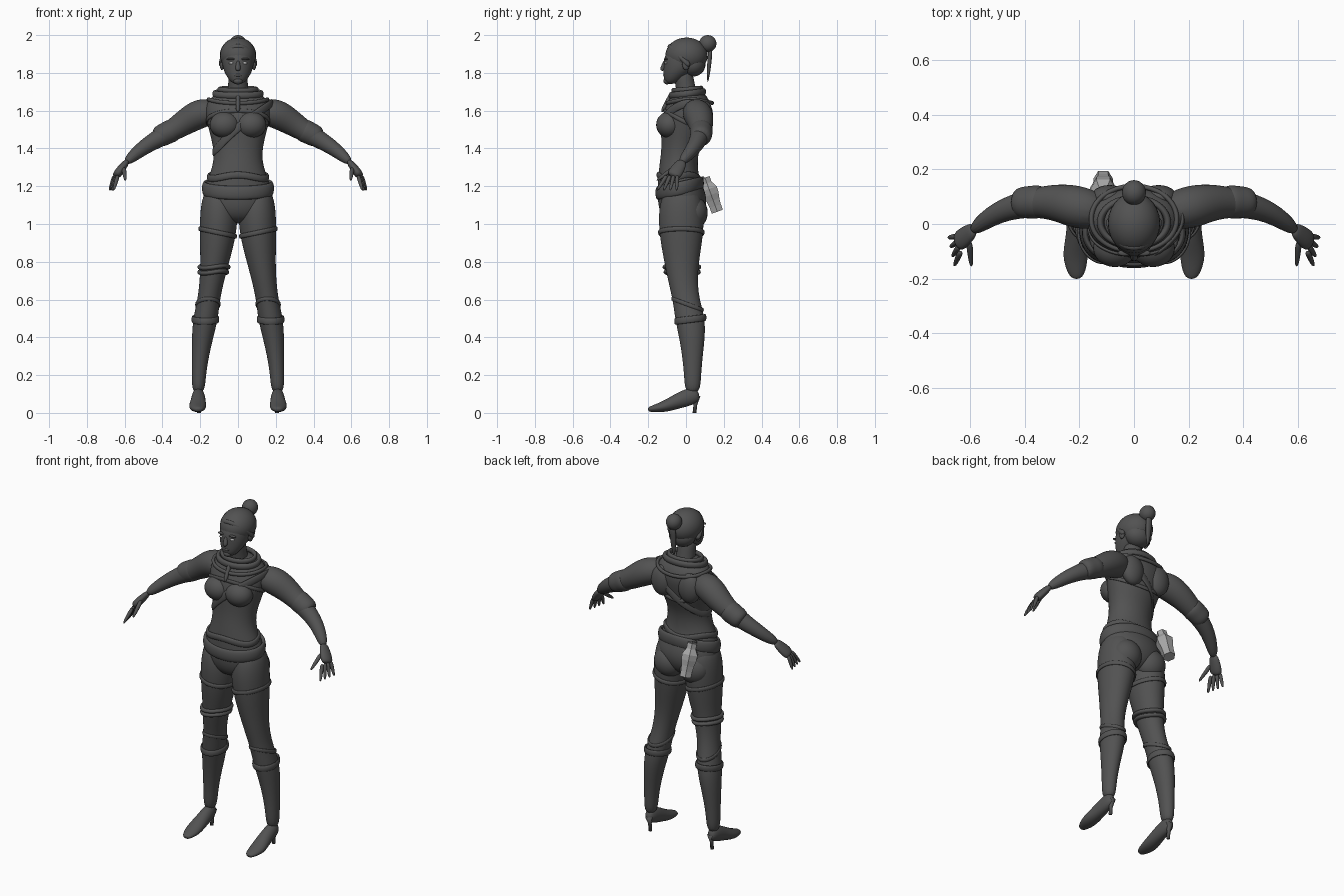
import bpy
import bmesh
import math
from mathutils import Vector, Matrix

default_cube = bpy.data.objects.get("Cube")
if default_cube:
    bpy.data.objects.remove(default_cube, do_unlink=True)


def material(name, value):
    mat = bpy.data.materials.new(name)
    colour = (value, value, value, 1)
    mat.use_nodes = True
    mat.diffuse_color = colour
    mat.node_tree.nodes["Principled BSDF"].inputs["Base Color"].default_value = colour
    return mat


DARK = material("dark grey", .085)
LIGHT = material("light grey", .38)
WHITE = material("eye white", .7)
X, Y, Z = Matrix.Identity(3)
SIDES = {"left": 1, "right": -1}


def finish(name, bm, mat, subdivisions, smooth=True):
    bmesh.ops.recalc_face_normals(bm, faces=bm.faces)
    mesh = bpy.data.meshes.new(name)
    bm.to_mesh(mesh)
    bm.free()
    mesh.materials.append(mat)
    for poly in mesh.polygons:
        poly.use_smooth = smooth
    obj = bpy.data.objects.new(name, mesh)
    bpy.context.collection.objects.link(obj)
    if subdivisions:
        modifier = obj.modifiers.new("smooth", "SUBSURF")
        modifier.levels = modifier.render_levels = subdivisions


def loft(name, stations, mat=DARK, axis=X, level=False, closed=False,
         segments=16, subdivisions=2, side=1, smooth=True):
    """Skin elliptical rings; each station is x, y, z and one or two half widths."""
    bm = bmesh.new()
    centres = [Vector((s[0] * side, s[1], s[2])) for s in stations]
    last = len(centres) - 1
    rings = []
    for i, (centre, station) in enumerate(zip(centres, stations)):
        if closed:
            along = centres[(i + 1) % len(centres)] - centres[i - 1]
        else:
            along = centres[min(i + 1, last)] - centres[max(i - 1, 0)]
        along = Z if level else along.normalized()
        across = (axis - along * axis.dot(along)).normalized()
        third = along.cross(across)
        ring = []
        for k in range(segments):
            angle = math.tau * k / segments
            offset = across * station[3] * math.cos(angle) + third * station[-1] * math.sin(angle)
            ring.append(bm.verts.new(centre + offset))
        rings.append(ring)
    pairs = list(zip(rings, rings[1:]))
    if closed:
        pairs.append((rings[-1], rings[0]))
    else:
        bm.faces.new(rings[0])
        bm.faces.new(rings[-1])
    for low, high in pairs:
        for k in range(segments):
            bm.faces.new((low[k - 1], low[k], high[k], high[k - 1]))
    finish(name, bm, mat, subdivisions, smooth)


def rod(name, start, end, radii, squash=1, **options):
    """Straight loft with evenly spaced radii."""
    start, end = Vector(start), Vector(end)
    steps = len(radii) - 1
    stations = [(*start.lerp(end, i / steps), r, r * squash) for i, r in enumerate(radii)]
    loft(name, stations, **options)


def column(bottom, step, rows):
    """Centred upright stations from rows of y, half width and half depth."""
    return [(0, y, bottom + step * i, rx, ry) for i, (y, rx, ry) in enumerate(rows)]


def blob(name, location, size, mat=DARK, side=1):
    bm = bmesh.new()
    x, y, z = location
    place = Matrix.Translation((x * side, y, z)) @ Matrix.Diagonal((*size, 1))
    bmesh.ops.create_uvsphere(bm, u_segments=24, v_segments=16, radius=1, matrix=place)
    finish(name, bm, mat, 0)


def wrap(name, body, height_at, tall, thick, side=1):
    """Band that follows a lofted body; its height is a function of the angle."""
    points = []
    for k in range(32):
        angle = math.tau * k / 32
        z = height_at(angle)
        for low, high in zip(body, body[1:]):
            if low[2] <= z <= high[2]:
                blend = (z - low[2]) / (high[2] - low[2])
                x, y, _, rx, ry = [a + (b - a) * blend for a, b in zip(low, high)]
        points.append((x + rx * math.cos(angle), y + ry * math.sin(angle), z, tall, thick))
    loft(name, points, axis=Z, closed=True, segments=8, subdivisions=1, side=side)


# Torso and neck
torso = column(1, .08, [
    (-.02, .1, .08), (-.02, .18, .13), (-.02, .19, .13), (-.04, .16, .11), (-.04, .13, .1),
    (-.03, .13, .1), (-.01, .15, .12), (0, .17, .13), (.02, .18, .12), (.01, .09, .07)])
loft("torso", torso, level=True, segments=24)
rod("neck", (0, .01, 1.66), (0, -.02, 1.82), (.06, .053, .053, .05), level=True)

# Clothing bands around the torso
wrap("waist_sash", torso, lambda a: 1.25 + .01 * math.sin(3 * a), .02, .01)
wrap("hip_sash", torso, lambda a: 1.19 + .025 * math.sin(a), .04, .014)
wrap("chest_strap", torso, lambda a: 1.51 + .13 * math.cos(a), .024, .008)
wrap("jacket_hem", torso, lambda a: 1.54 - .06 * math.sin(a), .012, .007)
wrap("cape_edge", torso, lambda a: 1.66 - .02 * math.sin(a) ** 2, .012, .01)
wrap("collar_fold", torso, lambda a: 1.69 + .01 * math.sin(a), .02, .014)
wrap("collar_top", torso, lambda a: 1.712 + .006 * math.sin(a), .016, .012)
rod("jacket_fastening", (0, -.07, 1.7), (0, -.13, 1.59), (.012, .014, .01), segments=8)

# Legs: the centre line sweeps outward and back towards the ankle
leg_radii = (.034, .038, .046, .058, .068, .06, .066, .078, .093, .102, .1, .07)
leg = []
for i, radius in enumerate(leg_radii):
    height = (i + 1) / 10
    x = .155 + .055 * math.cos(math.pi * i / 10)
    y = .005 - .03 * math.tanh(8 * (height - .58))
    leg.append((x, y, height, radius, radius * 1.2))
shoe = [(.21, .07, .1, .02, .03), (.21, .03, .09, .036, .05), (.21, -.05, .06, .04, .04),
        (.216, -.12, .03, .05, .03), (.21, -.19, .02, .03, .015), (.21, -.2, .015, .01)]

# Arms
arm = [(.1, .04, 1.6, .06), (.2, .06, 1.59, .084), (.28, .08, 1.54, .07),
       (.37, .08, 1.48, .054), (.5, .05, 1.41, .041), (.6, -.03, 1.32, .026)]

for word, s in SIDES.items():
    loft(word + "_leg", leg, level=True, side=s)
    loft(word + "_shoe", shoe, side=s)
    rod(word + "_shoe_heel", (.207, .045, 0), (.207, .055, .09), (.01, .01, .022),
        level=True, subdivisions=0, side=s)
    wrap(word + "_boot_cuff", leg, lambda a: .495 + .01 * math.sin(a), .02, .007, s)
    wrap(word + "_boot_top", leg, lambda a: .575 - .03 * math.sin(a), .012, .006, s)
    wrap(word + "_shorts_hem", leg, lambda a: .955 + .02 * math.cos(a), .014, .007, s)
    blob(word + "_buttock", (.085, .035, 1.06), (.09, .08, .09), side=s)
    blob(word + "_bust", (.07, -.088, 1.525), (.08, .07, .07), side=s)
    blob(word + "_shoulder_blade", (.09, .095, 1.57), (.07, .048, .09), side=s)
    loft(word + "_arm", arm, axis=Y, side=s)
    rod(word + "_sleeve_cuff", (.32, .083, 1.51), (.44, .077, 1.45),
        (.05, .064, .06, .06, .046), axis=Y, side=s)
    # Hand with spread fingers
    rod(word + "_palm", (.585, -.017, 1.335), (.65, -.07, 1.25), (.025, .034, .04, .036),
        squash=.6, axis=Y, side=s)
    for i, finger in enumerate(("index", "middle", "ring", "little")):
        rod(word + "_" + finger + "_finger", (.635 + .006 * i, -.1 + .018 * i, 1.26),
            (.66 + .007 * i, -.155 + .035 * i, 1.175), (.013, .011, .007), segments=8, side=s)
    rod(word + "_thumb", (.605, -.06, 1.3), (.596, -.158, 1.228), (.014, .012, .007),
        segments=8, side=s)

# Strap on the right thigh
for z in (.745, .772):
    wrap("right_thigh_strap", leg, lambda a: z + .006 * math.sin(2 * a), .013, .015, SIDES["right"])

# Head and face
head = column(1.74, .04, [(-.08, .03, .03), (-.06, .06, .06), (-.03, .08, .09),
                          (-.02, .085, .1), (-.01, .085, .1), (0, .07, .08)])
loft("head", head, level=True, segments=24)
rod("nose", (0, -.112, 1.865), (0, -.125, 1.81), (.008, .011, .016, .012), level=True, segments=10)
blob("lips", (0, -.11, 1.788), (.024, .011, .009))
blob("chin", (0, -.1, 1.757), (.025, .02, .018))
for word, s in SIDES.items():
    blob(word + "_eye", (.036, -.107, 1.852), (.014, .008, .006), WHITE, s)
    blob(word + "_brow", (.036, -.106, 1.873), (.024, .011, .006), side=s)
    blob(word + "_ear", (.085, 0, 1.845), (.012, .02, .03), side=s)

# Hair, braid, bun and tail
blob("hair", (0, .003, 1.893), (.096, .112, .094))
blob("hair_nape", (0, .035, 1.845), (.078, .068, .065))
braid = []
for k in range(17):
    angle = math.pi * k / 16
    thickness = .013 + .002 * (k % 2)
    braid.append((.09 * math.cos(angle), .02 - .105 * math.sin(angle),
                  1.835 + .105 * math.sin(angle), thickness))
loft("hair_braid", braid, axis=Y, segments=10, subdivisions=1)
blob("hair_bun", (0, .115, 1.955), (.044, .046, .045))
rod("hair_tail", (0, .13, 1.93), (0, .115, 1.75), (.02, .02, .016, .005), squash=.6)

# Hanging lantern at the back of the right hip
rod("lantern", (-.113, .1, 1.245), (-.113, .166, 1.065), (.03, .03, .05, .048, .04, .036, .036),
    mat=LIGHT, segments=6, subdivisions=0, smooth=False)
rod("lantern_hook", (-.113, .06, 1.235), (-.113, .1, 1.245), (.01, .01, .01), segments=8)
